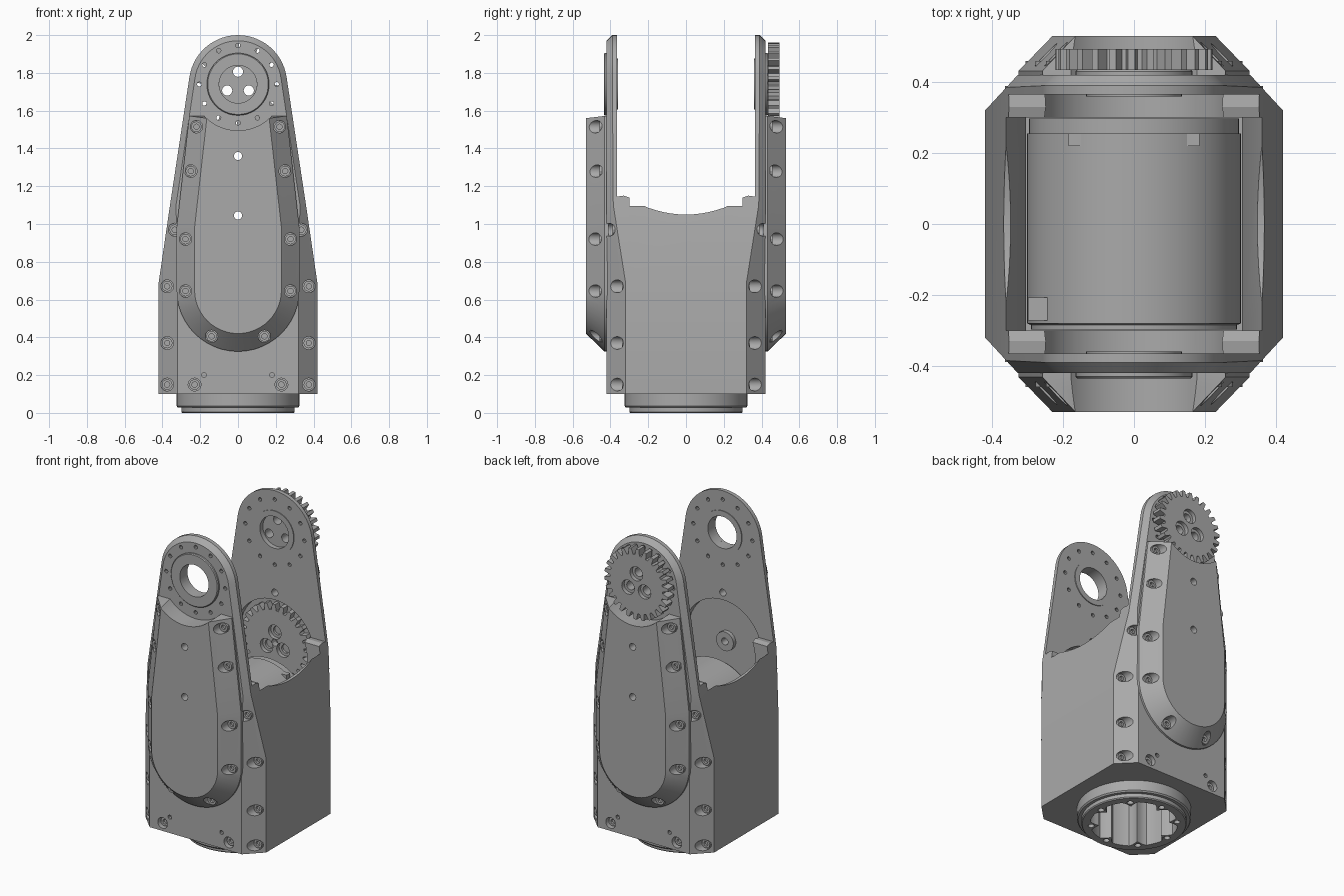
import bpy, bmesh
from math import sin, cos, pi, radians

cube = bpy.data.objects.get("Cube")
if cube:
    bpy.data.objects.remove(cube, do_unlink=True)

grey = bpy.data.materials.new("machined grey")
grey.use_nodes = True
COLOUR = (0.4, 0.4, 0.4, 1)
grey.diffuse_color = COLOUR
grey.node_tree.nodes["Principled BSDF"].inputs["Base Color"].default_value = COLOUR

parts = []
PIVOT = 1.74      # height of the fork axis
IDLER = 1.045     # height of the inner gear axis


def loft(name, rings, closed=False):
    """Skin equal-sized rings; cap the ends, or close the loop into a tube."""
    bm = bmesh.new()
    loops = [[bm.verts.new(p) for p in ring] for ring in rings]
    n = len(loops[0])
    pairs = list(zip(loops, loops[1:]))
    if closed:
        pairs.append((loops[-1], loops[0]))
    else:
        bm.faces.new(loops[0])
        bm.faces.new(loops[-1])
    for a, b in pairs:
        for i in range(n):
            j = (i + 1) % n
            bm.faces.new((a[i], a[j], b[j], b[i]))
    bmesh.ops.recalc_face_normals(bm, faces=bm.faces)
    mesh = bpy.data.meshes.new(name)
    bm.to_mesh(mesh)
    bm.free()
    mesh.materials.append(grey)
    obj = bpy.data.objects.new(name, mesh)
    bpy.context.collection.objects.link(obj)
    parts.append(obj)
    return obj


def spin(name, x, z, profile, n=24, closed=False):
    """Turned part on a y axis; profile is (radius, y) pairs."""
    return loft(name, [[(x + r * cos(2 * pi * i / n), y, z + r * sin(2 * pi * i / n))
                        for i in range(n)] for r, y in profile], closed)


def rod(x, z, r, y0, y1, n=20):
    return spin("cutter", x, z, [(r, y0), (r, y1)], n)


def prism_y(name, pts, y0, y1):
    return loft(name, [[(x, y, z) for x, z in pts] for y in (y0, y1)])


def cut(obj, cutters):
    """Subtract a group of separate cutters in one boolean."""
    bm = bmesh.new()
    for c in cutters:
        bm.from_mesh(c.data)
        parts.remove(c)
        bpy.data.objects.remove(c, do_unlink=True)
    mesh = bpy.data.meshes.new("cutter")
    bm.to_mesh(mesh)
    bm.free()
    tool = bpy.data.objects.new("cutter", mesh)
    tool.hide_render = True
    bpy.context.collection.objects.link(tool)
    mod = obj.modifiers.new("cut", 'BOOLEAN')
    mod.operation, mod.solver, mod.object = 'DIFFERENCE', 'EXACT', tool
    bpy.context.view_layer.update()
    deps = bpy.context.evaluated_depsgraph_get()
    result = bpy.data.meshes.new_from_object(obj.evaluated_get(deps))
    obj.modifiers.clear()
    obj.data = result
    bpy.data.objects.remove(tool, do_unlink=True)


def mirrored(pts):
    return pts + [(-p[0],) + tuple(p[1:]) for p in reversed(pts) if abs(p[0]) > 1e-5]


def bolt(x, z, y, s):
    spin("bolt", x, z, [(0.028, y - s * 0.01), (0.028, y + s * 0.014),
                        (0.014, y + s * 0.014), (0.014, y)], 12)


# Housing with two fork arms: outer outline, chamfered inner outline, chamfer depth
arc = [radians(8 + 82 * i / 14) for i in range(15)]
outer = mirrored([(0.42, 0.1, 0.32), (0.42, 0.69, 0.32), (0.36, 1.1, 0.385)]
                 + [(0.26 * cos(a), PIVOT + 0.26 * sin(a), 0.39) for a in arc])
inner = mirrored([(0.32, 0.1), (0.32, 0.69), (0.328, 1.1)]
                 + [(0.23 * cos(a), PIVOT + 0.23 * sin(a)) for a in arc])
housing = loft("fork_housing", [
    [(x, -0.42, z) for x, z in inner], [(x, -y, z) for x, z, y in outer],
    [(x, y, z) for x, z, y in outer], [(x, 0.42, z) for x, z in inner]])

# Saddle-shaped gap between the arms
saddle = mirrored([(0.365, 2.2), (0.365, 1.145), (0.33, 1.15), (0.29, 1.137), (0.24, 1.105)]
                  + [(0.2 - 0.04 * i, 1.05 + 0.036 * (1 - i / 5) ** 2) for i in range(6)])
cut(housing, [loft("cutter", [[(x, y, z) for y, z in saddle] for x in (-0.6, 0.6)])])
# Motor bay flaring towards its rim
bay = mirrored([(0.305, 0.38), (0.305, 0.9), (0.362, 1.1), (0.362, 1.2)])
cut(housing, [prism_y("cutter", bay, -0.3, 0.3)])
# Pivot bores, gear pockets and small hole circles
cut(housing, [rod(0, PIVOT, 0.1, -0.6, 0.6, 40)]
    + [rod(0, IDLER, 0.27, s * 0.28, s * 0.45, 48) for s in (-1, 1)]
    + [rod(0.205 * cos(k * pi / 6), PIVOT + 0.205 * sin(k * pi / 6), 0.012, -0.6, 0.6, 10)
       for k in range(12)])
cut(housing, [rod(0, 1.36, 0.022, -0.6, 0.6, 16)])

# Bolt pockets in the housing: x, z, floor depth
pockets = [(0.375, 0.67, 0.325), (0.375, 0.37, 0.325), (0.375, 0.15, 0.325),
           (0.335, 0.97, 0.375), (0.23, 0.15, 0.385)]
tools = []
for s in (-1, 1):
    for m in (-1, 1):
        for x, z, y in pockets:
            tools.append(rod(m * x, z, 0.034, s * y, s * 0.5))
            bolt(m * x, z, s * y, s)
        tools.append(rod(m * 0.18, 0.2, 0.013, s * 0.39, s * 0.5, 10))
cut(housing, tools)

# Base ring with a lobed socket
base = loft("base_ring", [[(r * cos(2 * pi * i / 64), r * sin(2 * pi * i / 64), z)
                           for i in range(64)]
                          for r, z in ((0.295, 0), (0.3, 0.006), (0.3, 0.028), (0.318, 0.028),
                                       (0.325, 0.036), (0.325, 0.11))])


def socket():
    ring = []
    for i in range(96):
        a = 2 * pi * i / 96
        r = 0.2 + 0.05 * min(1, 1.5 * abs(sin(4 * a)))
        ring.append((r * cos(a), r * sin(a)))
    return loft("cutter", [[(x, y, z) for x, y in ring] for z in (-0.05, 0.3)])


cut(housing, [socket()])
cut(base, [socket()])
screw_holes = []
for k in range(8):
    cx, cy = 0.245 * cos(k * pi / 4), 0.245 * sin(k * pi / 4)
    screw_holes.append(loft("cutter", [[(cx + 0.018 * cos(i * pi / 6), cy + 0.018 * sin(i * pi / 6), z)
                                        for i in range(12)] for z in (-0.02, 0.03)]))
cut(base, screw_holes)

# Chamfered covers on both arms
bow = [radians(-90 + 90 * i / 12) for i in range(13)]


def cover_outline(r, upper, top):
    return mirrored([(r * cos(a), 0.65 + r * sin(a)) for a in bow] + [(r, 0.98), (top, upper)])


wide = cover_outline(0.325, 1.572, 0.258)
slim = cover_outline(0.23, 1.56, 0.165)
cover_bolts = [(0.22, 1.515), (0.25, 1.28), (0.278, 0.92), (0.278, 0.645), (0.14, 0.405)]
for s, side in ((-1, "front"), (1, "back")):
    cover = loft(side + "_cover", [[(x, s * y, z) for x, z in pts]
                                   for pts, y in ((wide, 0.41), (wide, 0.432), (slim, 0.53))])
    cut(cover, [rod(0, PIVOT, 0.245, s * 0.3, s * 0.6, 64)])
    tools = [rod(0, z, 0.022, s * 0.3, s * 0.6, 16) for z in (1.36, IDLER)]
    for m in (-1, 1):
        for x, z in cover_bolts:
            tools.append(rod(m * x, z, 0.033, s * 0.445, s * 0.6))
            bolt(m * x, z, s * 0.445, s)
    cut(cover, tools)
    # Bearing boss outside and thin collar inside each arm
    spin(side + "_boss", 0, PIVOT, [(0.165, s * 0.415), (0.165, s * 0.43), (0.16, s * 0.435),
                                    (0.1, s * 0.435), (0.1, s * 0.415)], 48, True)
    spin(side + "_collar", 0, PIVOT, [(0.135, s * 0.37), (0.135, s * 0.36),
                                      (0.1, s * 0.36), (0.1, s * 0.37)], 48, True)
spin("idler_bearing", 0, IDLER, [(0.06, -0.42), (0.06, -0.385), (0.022, -0.385), (0.022, -0.42)],
     24, True)


# Spur gears with three counterbored holes
def gear(name, z, tip, y0, y1, face, centre_hole):
    teeth, pts = 26, []
    for k in range(teeth):
        for f, r in ((0, tip - 0.038), (0.28, tip - 0.038), (0.46, tip), (0.82, tip)):
            a = 2 * pi * (k + f) / teeth
            pts.append((r * cos(a), z + r * sin(a)))
    g = prism_y(name, pts, y0, y1)
    d = 1 if face > (y0 + y1) / 2 else -1
    tools = []
    for k in range(3):
        a = pi / 2 + k * 2 * pi / 3
        tools.append(spin("cutter", 0.066 * cos(a), z + 0.066 * sin(a),
                          [(0.044, face + d * 0.05), (0.044, face - d * 0.025),
                           (0.027, face - d * 0.025), (0.027, face - d * 0.2)]))
    if centre_hole:
        tools.append(rod(0, z, 0.022, y0 - 0.1, y1 + 0.1, 12))
    cut(g, tools)


gear("output_gear", PIVOT, 0.222, 0.434, 0.494, 0.494, False)
gear("idler_gear", IDLER, 0.24, 0.365, 0.405, 0.365, True)
hub = spin("output_hub", 0, PIVOT, [(0.1, 0.39), (0.1, 0.436)], 40)
cut(hub, [rod(0.066 * cos(a), PIVOT + 0.066 * sin(a), 0.027, 0.3, 0.5)
          for a in (pi / 2, pi * 7 / 6, pi * 11 / 6)])

# Motor drum lying in the bay, with end tabs and a connector
spin("motor_drum", 0, 0.68, [(0.29, -0.298), (0.29, -0.285), (0.302, -0.28), (0.302, 0.255),
                             (0.296, 0.255), (0.296, 0.298)], 64)


def block(name, x, y, z, w, d, h):
    prism_y(name, [(x - w / 2, z - h / 2), (x + w / 2, z - h / 2),
                   (x + w / 2, z + h / 2), (x - w / 2, z + h / 2)], y - d / 2, y + d / 2)


for m in (-1, 1):
    block("drum_tab", m * 0.167, 0.237, 0.93, 0.035, 0.035, 0.03)
block("connector", -0.272, -0.24, 0.83, 0.055, 0.065, 0.06)

# Smooth the round surfaces, keep edges sharp
bpy.ops.object.select_all(action='DESELECT')
for obj in parts:
    obj.select_set(True)
bpy.context.view_layer.objects.active = housing
bpy.ops.object.shade_smooth_by_angle(angle=radians(25))
